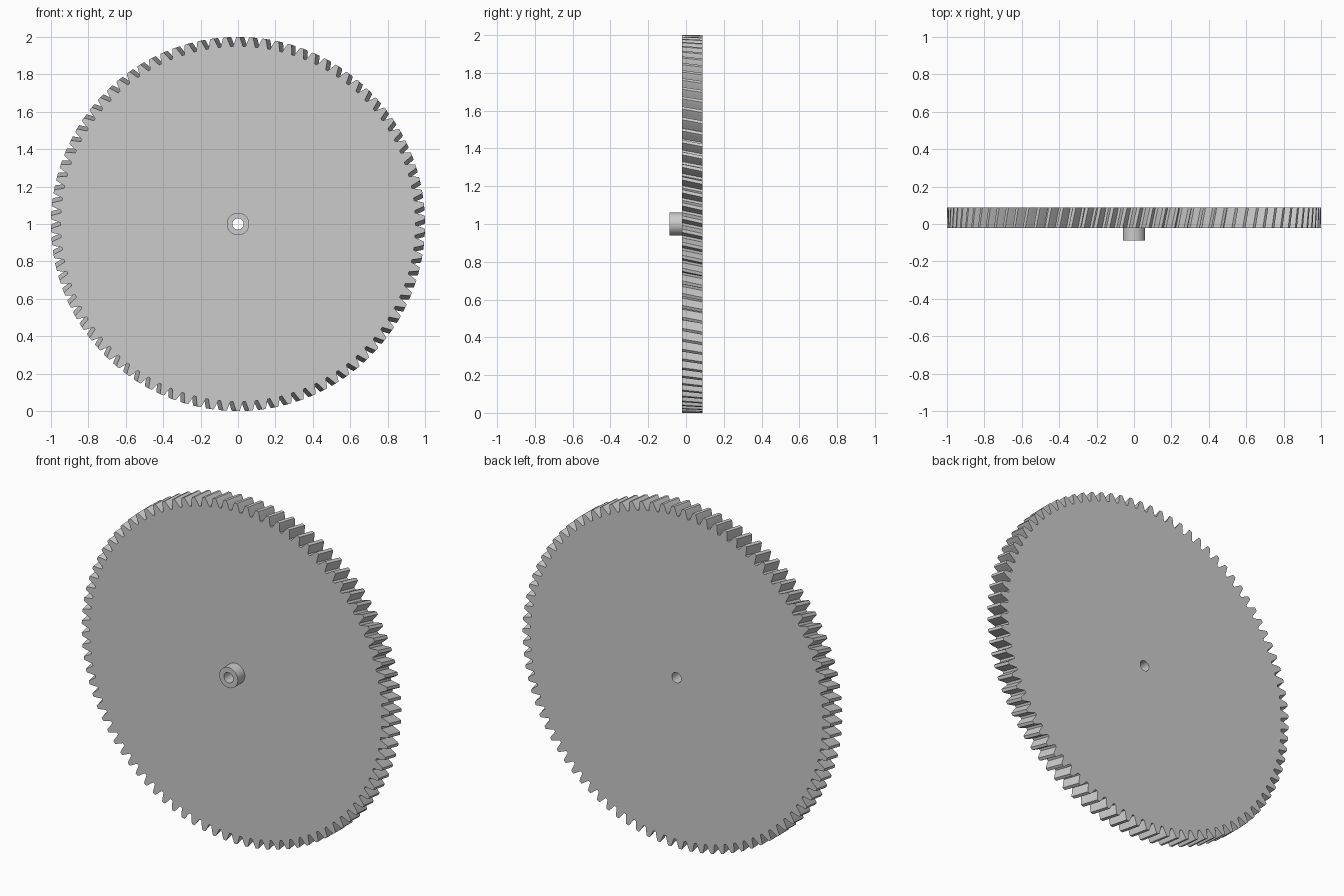
import bpy, bmesh, math

if "Cube" in bpy.data.objects:
    bpy.data.objects.remove(bpy.data.objects["Cube"])

TEETH = 90
R_TIP, R_ROOT = 1.0, 0.949
R_HUB, R_BORE = 0.06, 0.03
Y_FRONT, Y_BACK, Y_HUB = -0.022, 0.0875, -0.0875
TWIST = 0.024          # helix rotation across the face width, clockwise from the front
SLICES = 4
BORE_SEGS = 48
PITCH = 2 * math.pi / TEETH

# one tooth: (radius, angle as fraction of pitch from tooth centre)
TOOTH = [(R_ROOT, -0.40), (0.962, -0.33), (0.976, -0.26), (0.989, -0.195), (R_TIP, -0.125),
         (R_TIP, 0.125), (0.989, 0.195), (0.976, 0.26), (0.962, 0.33), (R_ROOT, 0.40)]


def ring(bm, polar, y, turn=0.0):
    return [bm.verts.new((r * math.cos(a - turn), y, 1 + r * math.sin(a - turn))) for r, a in polar]


def bridge(bm, a, b):
    n = len(a)
    for i in range(n):
        j = (i + 1) % n
        bm.faces.new((a[i], a[j], b[j], b[i]))


def cap(bm, outer, inner):
    edges = []
    for loop in (outer, inner):
        for i in range(len(loop)):
            v, w = loop[i], loop[(i + 1) % len(loop)]
            edges.append(bm.edges.get((v, w)) or bm.edges.new((v, w)))
    bmesh.ops.triangle_fill(bm, edges=edges, use_beauty=True)


def circle(r):
    return [(r, 2 * math.pi * i / BORE_SEGS) for i in range(BORE_SEGS)]


def finish(bm, name):
    bmesh.ops.recalc_face_normals(bm, faces=bm.faces)
    me = bpy.data.meshes.new(name)
    bm.to_mesh(me)
    bm.free()
    ob = bpy.data.objects.new(name, me)
    bpy.context.collection.objects.link(ob)
    bpy.context.view_layer.objects.active = ob
    ob.select_set(True)
    bpy.ops.object.shade_smooth_by_angle(angle=math.radians(20))
    ob.select_set(False)


# helical gear disc with bored centre
bm = bmesh.new()
profile = [(r, math.pi / 2 + (t + f) * PITCH) for t in range(TEETH) for r, f in TOOTH]
rings = []
for s in range(SLICES + 1):
    k = s / SLICES
    rings.append(ring(bm, profile, Y_FRONT + (Y_BACK - Y_FRONT) * k, TWIST * k))
for a, b in zip(rings, rings[1:]):
    bridge(bm, a, b)
bore_f, bore_b = ring(bm, circle(R_BORE), Y_FRONT), ring(bm, circle(R_BORE), Y_BACK)
bridge(bm, bore_f, bore_b)
hub_f = ring(bm, circle(R_HUB), Y_FRONT)
hub_b = ring(bm, circle(R_HUB), Y_BACK)
cap(bm, rings[0], hub_f)
cap(bm, rings[-1], hub_b)
bridge(bm, hub_b, bore_b)
bridge(bm, hub_f, bore_f)
finish(bm, "gear_disc")

# front hub collar
bm = bmesh.new()
loops = [ring(bm, circle(r), y) for r, y in
         ((R_HUB, Y_FRONT), (R_HUB, Y_HUB), (R_BORE, Y_HUB), (R_BORE, Y_FRONT))]
for a, b in zip(loops, loops[1:] + loops[:1]):
    bridge(bm, a, b)
finish(bm, "hub_collar")
